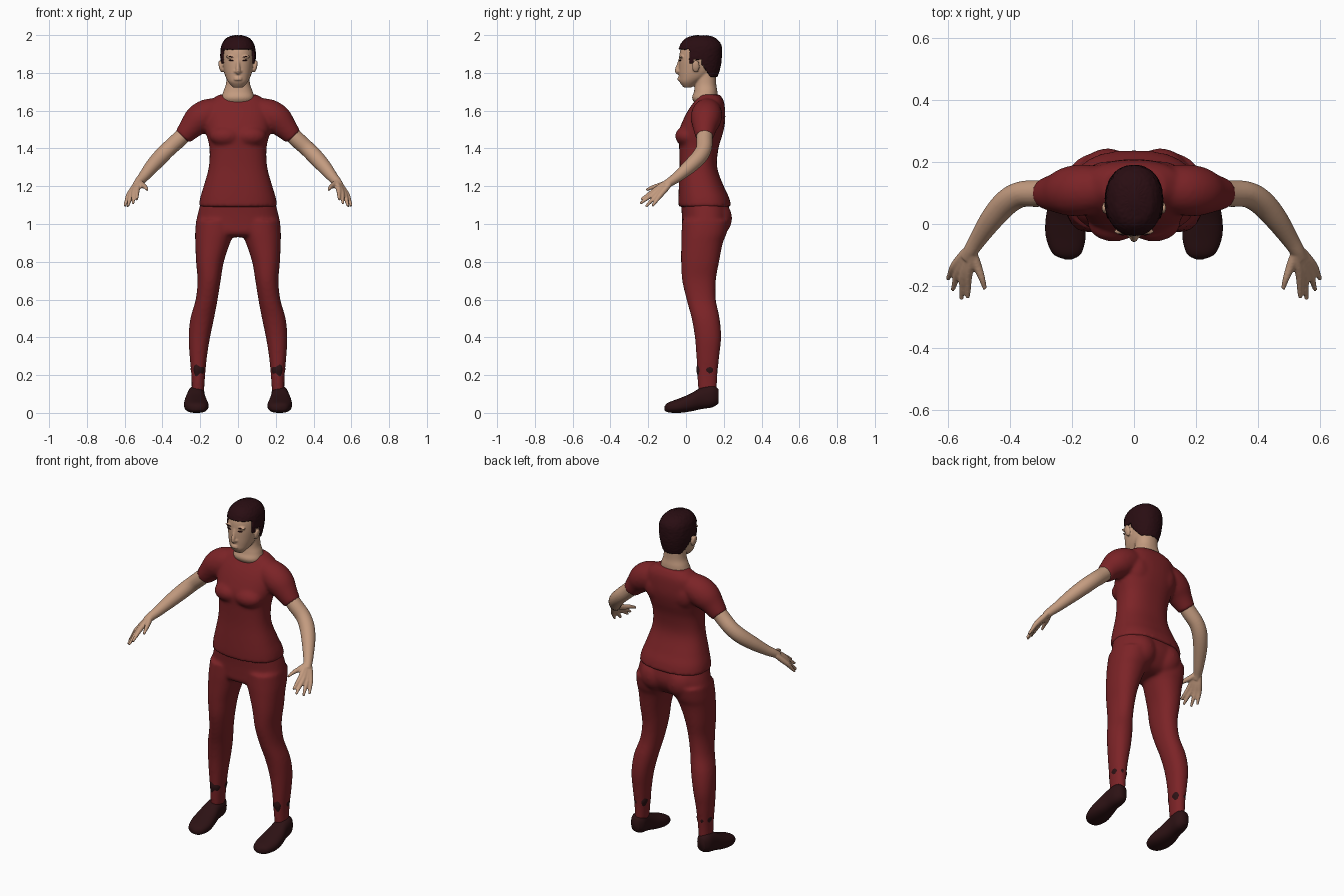
import bpy, bmesh, math, random
from mathutils import Vector, Matrix

random.seed(4)
cube = bpy.data.objects.get("Cube")
if cube:
    bpy.data.objects.remove(cube, do_unlink=True)


def material(name, color):
    m = bpy.data.materials.new(name)
    m.use_nodes = True
    m.diffuse_color = (*color, 1)
    m.node_tree.nodes["Principled BSDF"].inputs["Base Color"].default_value = (*color, 1)
    return m


RED = material("red cloth", (.2, .017, .02))
SKIN = material("skin", (.55, .33, .215))
HAIR = material("dark brown hair", (.022, .004, .006))
SHOE = material("dark shoe leather", (.026, .006, .007))


def resample(rows, steps=5):
    """Smooth curve through the rows."""
    rows = [Vector(r) for r in rows]
    ext = [rows[0]] + rows + [rows[-1]]
    out = []
    for i in range(len(rows) - 1):
        a, b, c, d = ext[i:i + 4]
        for k in range(steps):
            t = k / steps
            out.append(b + (c - a) * (t / 2) + (a * 2 - b * 5 + c * 4 - d) * (t * t / 2)
                       + (b * 3 - a - c * 3 + d) * (t ** 3 / 2))
    return out + [rows[-1]]


def skin_rings(bm, rings):
    rings = [[bm.verts.new(p) for p in ring] for ring in rings]
    n = len(rings[0])
    for lo, hi in zip(rings, rings[1:]):
        for i in range(n):
            bm.faces.new((lo[i], lo[(i + 1) % n], hi[(i + 1) % n], hi[i]))
    bm.faces.new(rings[0][::-1])
    bm.faces.new(rings[-1])


def loft(bm, rows, power=2.2, axis="z", n=40, wobble=0):
    """Rows are (height, low a, high a, low b, high b)."""
    rings = []
    for h, a0, a1, b0, b1 in resample(rows):
        ring = []
        for i in range(n):
            t = math.tau * i / n
            c, s = math.cos(t), math.sin(t)
            r = 1 + wobble * math.sin(5 * t + 1) + wobble * math.sin(3 * t)
            a = (a0 + a1) / 2 + r * (a1 - a0) / 2 * math.copysign(abs(c) ** (2 / power), c)
            b = (b0 + b1) / 2 + r * (b1 - b0) / 2 * math.copysign(abs(s) ** (2 / power), s)
            ring.append((a, b, h) if axis == "z" else (a, h, b))
        rings.append(ring)
    skin_rings(bm, rings)


def tube(bm, rows, n=20):
    """Round limb through (x, y, z, radius)."""
    pts = resample(rows)
    rings = []
    for i, p in enumerate(pts):
        tan = (pts[min(i + 1, len(pts) - 1)] - pts[max(i - 1, 0)]).xyz
        q = tan.to_track_quat("Z", "Y")
        rings.append([p.xyz + q @ Vector((math.cos(math.tau * k / n), math.sin(math.tau * k / n), 0)) * p.w
                      for k in range(n)])
    skin_rings(bm, rings)


def ball(bm, center, size, tilt=0):
    m = Matrix.Translation(center) @ Matrix.Rotation(tilt, 4, "Y") @ Matrix.Diagonal((*size, 1))
    bmesh.ops.create_uvsphere(bm, u_segments=24, v_segments=16, radius=1, matrix=m)


def finish(name, bm, mat, mirror=False, voxel=0, smooth=0):
    bmesh.ops.recalc_face_normals(bm, faces=bm.faces)
    for f in bm.faces:
        f.smooth = True
    me = bpy.data.meshes.new(name)
    bm.to_mesh(me)
    bm.free()
    me.materials.append(mat)
    ob = bpy.data.objects.new(name, me)
    bpy.context.collection.objects.link(ob)
    if mirror:
        ob.modifiers.new("mirror", "MIRROR").use_mirror_merge = False
    if voxel:
        r = ob.modifiers.new("merge", "REMESH")
        r.mode, r.voxel_size, r.use_smooth_shade = "VOXEL", voxel, True
    if smooth:
        s = ob.modifiers.new("soften", "SMOOTH")
        s.factor, s.iterations = .5, smooth
    return ob


def sym(rows):
    return [(z, -w, w, f, b) for z, w, f, b in rows]


# Shirt: body, bust and short sleeves
bm = bmesh.new()
loft(bm, sym([(1.09, .208, -.04, .24), (1.14, .2, -.04, .228), (1.2, .182, -.038, .2), (1.3, .155, -.034, .165),
              (1.4, .151, -.036, .172), (1.48, .168, -.04, .195), (1.54, .175, -.02, .207),
              (1.6, .17, .01, .207), (1.65, .15, .045, .2), (1.685, .1, .07, .18)]), 2.4)
ball(bm, (.065, .005, 1.465), (.085, .062, .055))
ball(bm, (.085, .14, 1.55), (.08, .062, .09))
tube(bm, [(.09, .115, 1.6, .07), (.16, .11, 1.58, .082), (.21, .105, 1.55, .08),
          (.25, .1, 1.51, .064), (.294, .098, 1.46, .048)])
finish("shirt", bm, RED, True, .009, 7)

# Trousers: hips, seat and legs
bm = bmesh.new()
loft(bm, sym([(1.12, .196, -.028, .22), (1.05, .214, -.022, .235), (1, .222, -.02, .225),
              (.95, .215, -.015, .19), (.93, .17, .02, .15)]), 2.3)
ball(bm, (.085, .15, 1.03), (.095, .094, .1))
loft(bm, [(1.02, .01, .222, -.02, .23), (.95, .022, .227, -.024, .215), (.9, .042, .226, -.025, .195),
          (.8, .075, .222, -.026, .175), (.7, .092, .214, -.02, .158), (.6, .108, .224, .003, .158),
          (.5, .127, .252, .03, .178), (.4, .148, .261, .047, .186), (.3, .164, .256, .055, .176),
          (.2, .174, .247, .06, .166), (.11, .18, .245, .065, .162)])
finish("trousers", bm, RED, True, .009, 7)

# Uneven dark boot cuffs showing through the trouser ankles
bm = bmesh.new()
loft(bm, [(.17, .185, .237, .07, .155), (.21, .175, .245, .06, .165),
          (.235, .1715, .2485, .057, .1675), (.27, .18, .243, .065, .16)], wobble=.045)
finish("ankle_cuffs", bm, SHOE, True)

# Shoes
bm = bmesh.new()
loft(bm, [(-.114, .2, .222, .014, .034), (-.095, .17, .262, .003, .054), (-.04, .156, .284, 0, .075),
          (.02, .164, .284, .007, .1), (.08, .175, .272, .02, .133), (.14, .177, .264, .03, .145),
          (.172, .196, .244, .05, .125)], 2.4, "y")
finish("shoes", bm, SHOE, True)

# Arms and hands: each finger runs from the wrist
bm = bmesh.new()
tube(bm, [(.25, .1, 1.51, .042), (.31, .098, 1.45, .043), (.365, .095, 1.4, .042), (.41, .07, 1.355, .042),
          (.455, .02, 1.305, .038), (.5, -.045, 1.25, .029), (.525, -.085, 1.222, .024), (.538, -.11, 1.203, .021)])
fingers = [((.534, -.165, 1.178), (.535, -.238, 1.13)), ((.55, -.165, 1.165), (.556, -.243, 1.108)),
           ((.566, -.153, 1.154), (.584, -.213, 1.092)), ((.58, -.138, 1.15), (.6, -.178, 1.095))]
for i, (knuckle, tip) in enumerate(fingers):
    wrist = Vector((.522 + i * .006, -.1 + i * .004, 1.222 - i * .004))
    k, t = Vector(knuckle), Vector(tip)
    tube(bm, [(*wrist, .015), (*wrist.lerp(k, .5), .016), (*k, .014), (*k.lerp(t, .5), .0105), (*t, .007)], 12)
tube(bm, [(.52, -.095, 1.22, .016), (.505, -.135, 1.205, .015), (.49, -.175, 1.195, .011), (.48, -.21, 1.18, .007)], 12)
finish("arms", bm, SKIN, True, .0045, 4)

# Head, neck, nose, lips and ears
bm = bmesh.new()
loft(bm, sym([(1.6, .06, .08, .15), (1.66, .085, .034, .165), (1.7, .078, .042, .166), (1.74, .064, .048, .16),
              (1.8, .06, .05, .16), (1.85, .06, .05, .16)]))
loft(bm, sym([(1.723, .026, -.012, .03), (1.75, .05, -.033, .07), (1.78, .066, -.037, .12), (1.82, .077, -.038, .155),
              (1.87, .083, -.037, .172), (1.92, .081, -.03, .175), (1.96, .068, -.005, .16), (1.985, .035, .04, .12)]))
tube(bm, [(0, -.03, 1.875, .008), (0, -.04, 1.84, .01), (0, -.047, 1.812, .013), (0, -.035, 1.8, .012)], 12)
ball(bm, (0, -.034, 1.765), (.024, .012, .006))
ball(bm, (0, -.033, 1.775), (.022, .012, .005))
ball(bm, (.013, -.035, 1.808), (.009, .01, .008))
ball(bm, (.036, -.024, 1.885), (.03, .011, .008))
ball(bm, (.091, .052, 1.835), (.011, .02, .033), .2)
finish("head", bm, SKIN, True, .0045, 3)

# Eyes and brows
for name, z, thick, tilt in (("eyes", 1.866, .0035, -.1), ("eyebrows", 1.885, .0028, -.2)):
    bm = bmesh.new()
    ball(bm, (.036, -.031, z), (.015, .0055, thick), tilt)
    finish(name, bm, HAIR, True)


# Hair: a shell trimmed along the hairline
def hairline(p):
    if p.y < .018:
        return 1.925
    if p.y < .04:
        return 1.85
    if p.y < .08:
        return 1.872
    return 1.85 - min(1, (p.y - .08) / .05) * .07


bm = bmesh.new()
loft(bm, sym([(1.77, .06, .05, .162), (1.8, .076, 0, .174), (1.85, .09, -.04, .186), (1.9, .094, -.042, .19),
              (1.95, .086, -.03, .186), (1.985, .06, .002, .155), (1.999, .02, .05, .11)]), n=96)
bmesh.ops.subdivide_edges(bm, edges=[e for e in bm.edges if abs(e.verts[0].co.z - e.verts[1].co.z) > .002], cuts=1)
bmesh.ops.delete(bm, geom=[f for f in bm.faces if f.calc_center_median().z < hairline(f.calc_center_median())],
                 context="FACES")
bm.normal_update()
for v in bm.verts:
    v.co += v.normal * random.uniform(-.0015, .001)
hair = finish("hair", bm, HAIR)
shell = hair.modifiers.new("thickness", "SOLIDIFY")
shell.thickness = .014
